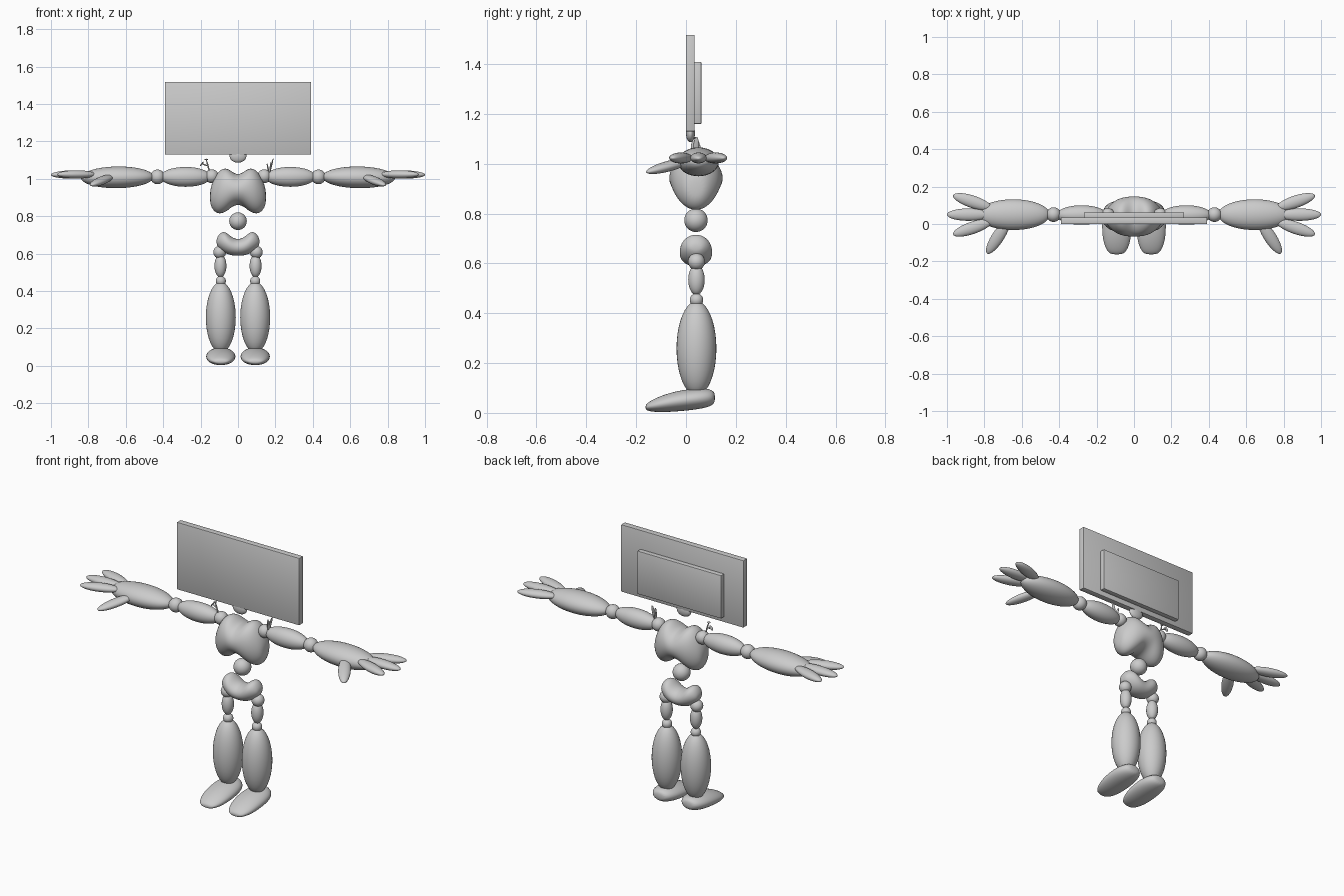
import bpy, bmesh, math
from mathutils import Vector, Matrix

if "Cube" in bpy.data.objects:
    bpy.data.objects.remove(bpy.data.objects["Cube"])


def finish(bm, name, levels=0):
    bmesh.ops.recalc_face_normals(bm, faces=bm.faces)
    me = bpy.data.meshes.new(name)
    bm.to_mesh(me)
    bm.free()
    for p in me.polygons:
        p.use_smooth = True
    ob = bpy.data.objects.new(name, me)
    bpy.context.collection.objects.link(ob)
    if levels:
        ob.modifiers.new("smooth", 'SUBSURF').levels = levels
        ob.modifiers["smooth"].render_levels = levels
    return ob


def pod(name, p, q, wide, thick):
    """Ellipsoid stretched from p to q; wide is its horizontal radius."""
    p, q = Vector(p), Vector(q)
    x = (q - p).normalized()
    ref = Vector((0, 0, 1)) if abs(x.z) < 0.9 else Vector((0, 1, 0))
    y = ref.cross(x).normalized()
    z = x.cross(y)
    rot = Matrix((x, y, z)).transposed().to_4x4()
    m = Matrix.Translation((p + q) / 2) @ rot @ Matrix.Diagonal(((q - p).length / 2, wide, thick, 1))
    bm = bmesh.new()
    bmesh.ops.create_uvsphere(bm, u_segments=32, v_segments=20, radius=1,
                              matrix=m @ Matrix.Rotation(math.pi / 2, 4, 'Y'))
    return finish(bm, name)


def ball(name, c, r):
    c = Vector(c)
    return pod(name, c - Vector((r, 0, 0)), c + Vector((r, 0, 0)), r, r)


def loft(name, stations, axis, mid, n=16):
    """Skin oval sections given as (position, half width, low z, high z)."""
    bm = bmesh.new()
    rings = []
    for pos, half, lo, hi in stations:
        ring = []
        for i in range(n):
            a = 2 * math.pi * i / n
            w = mid + half * math.cos(a) * 1.02
            z = (lo + hi) / 2 + (hi - lo) / 2 * math.sin(a) * 1.02
            ring.append(bm.verts.new((pos, w, z) if axis == 'x' else (w, pos, z)))
        rings.append(ring)
    for a, b in zip(rings, rings[1:]):
        for i in range(n):
            bm.faces.new((a[i], a[(i + 1) % n], b[(i + 1) % n], b[i]))
    bm.faces.new(rings[0])
    bm.faces.new(rings[-1])
    return finish(bm, name, 2)


def slab(name, lo, hi):
    lo, hi = Vector(lo), Vector(hi)
    bm = bmesh.new()
    bmesh.ops.create_cube(bm, size=1, matrix=Matrix.Translation((lo + hi) / 2)
                          @ Matrix.Diagonal((*(hi - lo), 1)))
    bmesh.ops.bevel(bm, geom=bm.edges[:], offset=0.003, segments=2, affect='EDGES', profile=0.5)
    ob = finish(bm, name)
    bpy.context.view_layer.objects.active = ob
    ob.select_set(True)
    bpy.ops.object.shade_smooth_by_angle()
    ob.select_set(False)


def mirrored(half):
    return [(-x, w, a, b) for x, w, a, b in half[:0:-1]] + half


# Flat display head and its rear housing, on a small neck
slab("screen", (-0.39, 0.0, 1.13), (0.39, 0.035, 1.517))
slab("screen_housing", (-0.267, 0.03, 1.16), (0.267, 0.062, 1.408))
pod("neck", (-0.045, 0.018, 1.122), (0.045, 0.018, 1.122), 0.018, 0.036)

# Torso: saddle shaped chest, waist ball, saddle shaped pelvis
loft("chest", mirrored([(0, .108, .862, 1.02), (.03, .107, .853, 1.036), (.06, .102, .825, 1.058),
                        (.09, .092, .813, 1.052), (.115, .075, .815, 1.025),
                        (.138, .052, .838, .98), (.15, .026, .87, .935)]), 'x', 0.04)
ball("waist", (0, 0.04, 0.773), 0.047)
loft("pelvis", mirrored([(0, .062, .587, .673), (.035, .066, .59, .687), (.065, .065, .6, .717),
                         (.09, .052, .617, .715), (.107, .035, .635, .695),
                         (.115, .018, .652, .675)]), 'x', 0.04)

for s, side in ((-1, "right"), (1, "left")):
    def P(x, y, z):
        return (s * x, y, z)

    # Legs
    ball(side + "_hip", P(.098, .042, .607), .034)
    pod(side + "_thigh", P(.094, .042, .473), P(.094, .042, .595), .032, .033)
    ball(side + "_knee", P(.092, .042, .453), .027)
    pod(side + "_shin", P(.092, .042, .07), P(.092, .042, .448), .08, .08)
    loft(side + "_foot", [(-.163, .025, .014, .03), (-.15, .05, .006, .045), (-.1, .072, .002, .07),
                          (-.03, .08, .006, .09), (.05, .077, .014, .1),
                          (.1, .055, .026, .096), (.117, .028, .042, .08)], 'y', s * .092)
    # Arms
    ball(side + "_shoulder", P(.14, .048, 1.013), .037)
    pod(side + "_upper_arm", P(.145, .048, 1.01), P(.415, .048, 1.01), .052, .053)
    ball(side + "_elbow", P(.43, .05, 1.01), .039)
    pod(side + "_forearm", P(.45, .05, 1.01), P(.84, .05, 1.005), .082, .058)
    # Hand: three splayed fingers and a drooping thumb
    for i, (tip, base) in enumerate((((.967, .153, 1.023), (.76, .085, 1.023)),
                                     ((1.0, .05, 1.021), (.77, .05, 1.025)),
                                     ((.967, -.056, 1.023), (.76, .015, 1.023)))):
        pod(f"{side}_finger_{i + 1}", P(*base), P(*tip), .033, .022)
    pod(side + "_thumb", P(.67, .02, 1.015), P(.785, -.158, .966), .033, .021)

# Forked sprout on the right shoulder
for i, (a, b) in enumerate((((-.15, .04, 1.03), (-.17, .035, 1.103)),
                            ((-.163, .038, 1.07), (-.193, .045, 1.08)))):
    pod(f"sprout_stem_{i + 1}", a, b, .004, .004)
    pod(f"sprout_cap_{i + 1}", (b[0] - .009, b[1], b[2] - .012 * i),
        (b[0] + .009, b[1], b[2] + .012 * i), .009, .004)

# Leaf tuft on the left shoulder
for i, (a, b) in enumerate((((.168, .04, 1.03), (.188, .042, 1.108)),
                            ((.165, .045, 1.03), (.155, .05, 1.082)),
                            ((.17, .035, 1.03), (.176, .028, 1.09)))):
    pod(f"leaf_{i + 1}", a, b, .004, .011)
